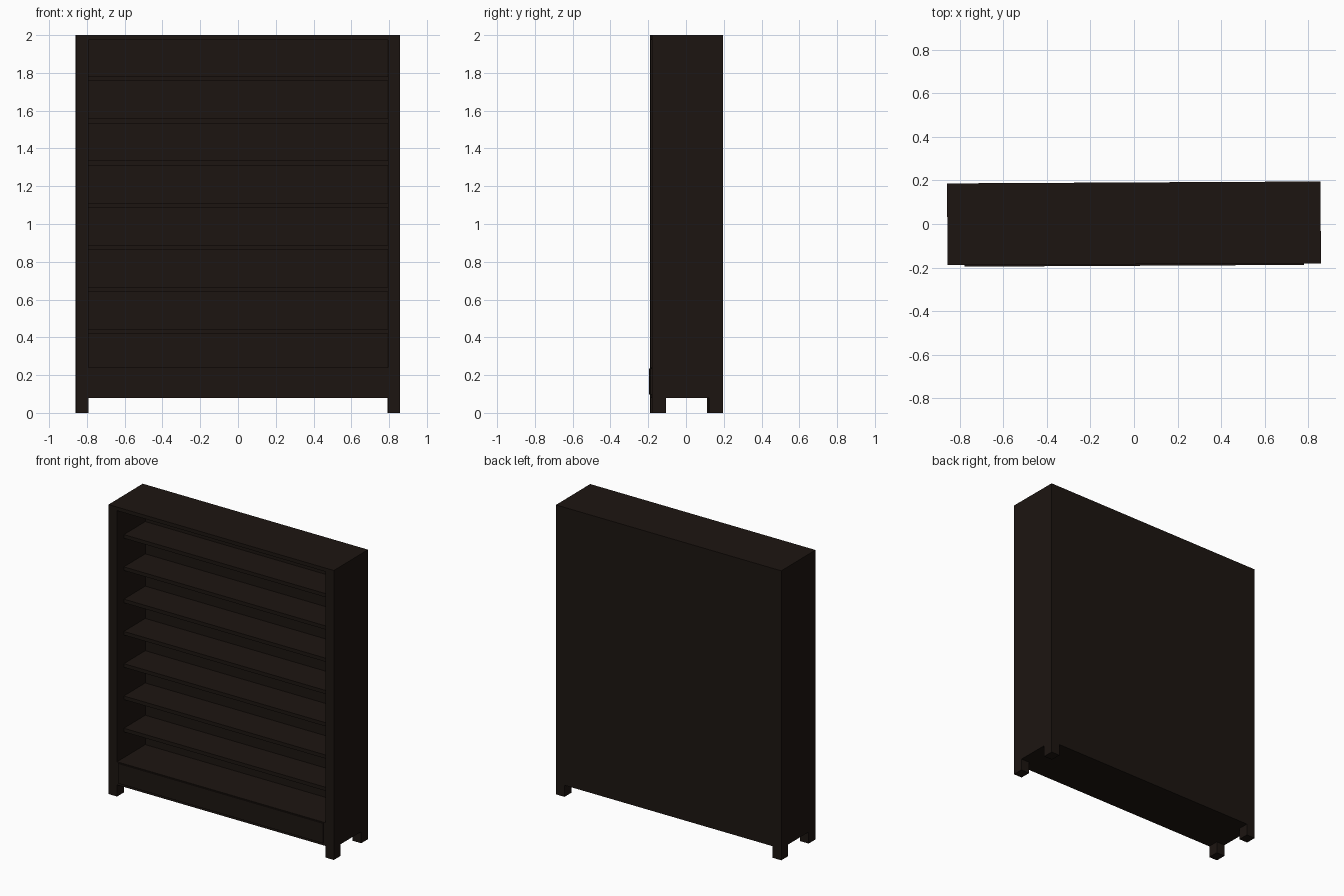
import bpy, math
from mathutils import Matrix

if "Cube" in bpy.data.objects:
    bpy.data.objects.remove(bpy.data.objects["Cube"])

wood = bpy.data.materials.new("dark_wood")
wood.diffuse_color = (0.012, 0.0075, 0.0055, 1)
wood.use_nodes = True
wood.node_tree.nodes["Principled BSDF"].inputs["Base Color"].default_value = wood.diffuse_color

# the whole case stands very slightly turned about z
TURN = Matrix.Rotation(math.radians(0.3), 4, 'Z')


def box(name, x0, x1, y0, y1, z0, z1):
    bpy.ops.mesh.primitive_cube_add(size=1)
    ob = bpy.context.object
    ob.name = name
    size = Matrix.Diagonal((x1 - x0, y1 - y0, z1 - z0, 1))
    place = Matrix.Translation(((x0 + x1) / 2, (y0 + y1) / 2, (z0 + z1) / 2))
    ob.data.transform(TURN @ place @ size)
    ob.data.materials.append(wood)
    return ob


W, POST_W, POST_D = 0.858, 0.065, 0.075
FRONT, BACK = -0.185, 0.191
INNER = W - POST_W
LEG_H, TOP_Z = 0.08, 1.975
BACK_FACE = 0.125

for side, s in (("left", -1), ("right", 1)):
    x0, x1 = sorted((s * INNER, s * W))
    # side wall and its two feet
    box(side + "_side", x0, x1, FRONT, BACK, LEG_H, TOP_Z)
    box(side + "_front_leg", x0, x1, FRONT, FRONT + POST_D, 0, LEG_H)
    box(side + "_back_leg", x0, x1, BACK - POST_D, BACK, 0, LEG_H)

# top board and back
box("top_board", -W, W, FRONT, BACK, TOP_Z, 2.0)
box("back_panel", -INNER, INNER, BACK_FACE, BACK, LEG_H, TOP_Z)

# closed base with a raised front panel
box("base", -INNER, INNER, FRONT, BACK_FACE, LEG_H, 0.24)
box("base_front_panel", -0.78, 0.78, FRONT - 0.007, FRONT, 0.097, 0.235)

# set-back shelves
for i in range(7):
    z = 0.443 + i * 0.223
    box(f"shelf_{i + 1}", -INNER, INNER, FRONT + POST_D, BACK_FACE, z - 0.025, z)
